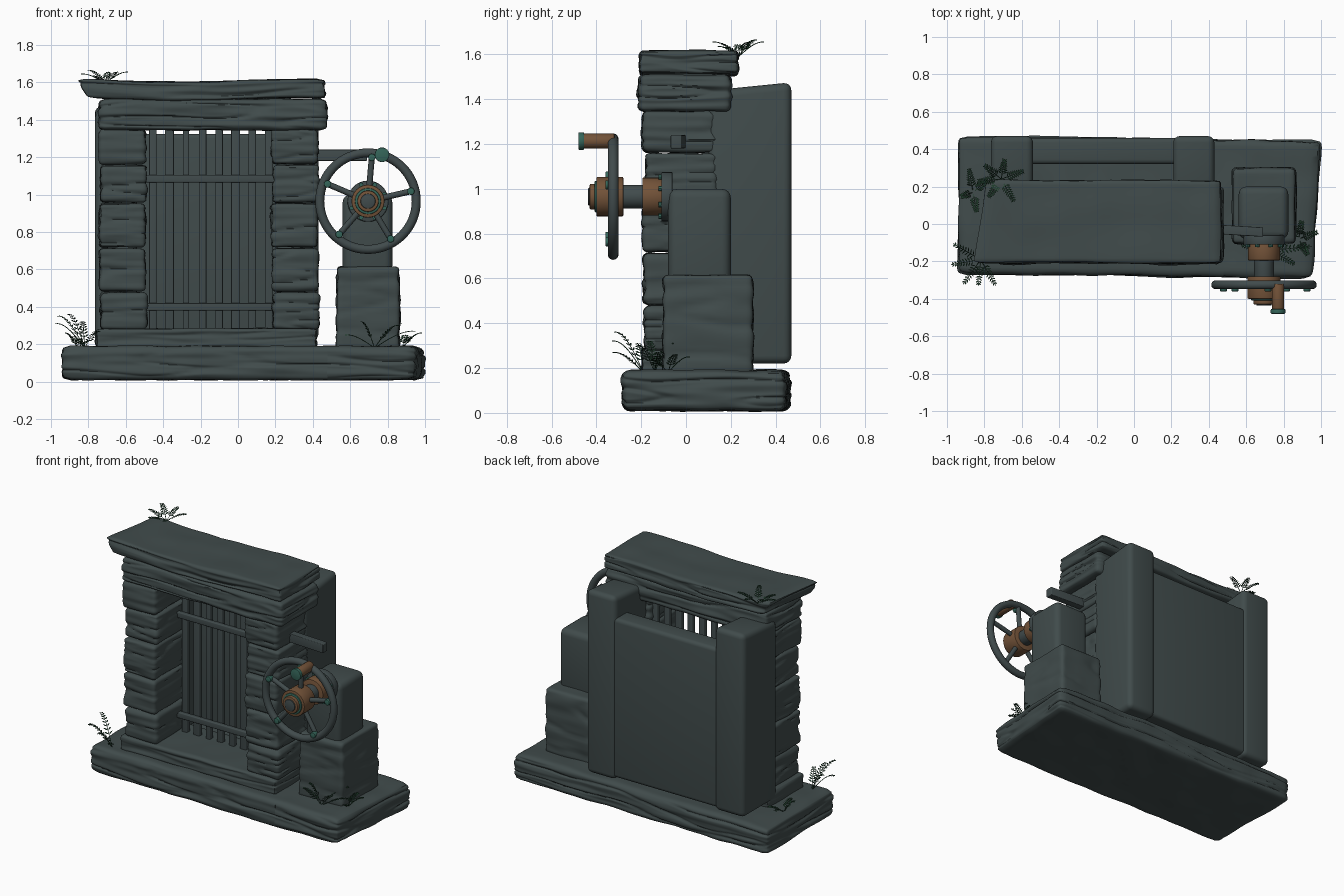
import bpy, bmesh, math, random
from mathutils import Vector, Matrix, noise

random.seed(4)
if "Cube" in bpy.data.objects:
    bpy.data.objects.remove(bpy.data.objects["Cube"])


def material(name, r, g, b):
    m = bpy.data.materials.new(name)
    m.use_nodes = True
    m.diffuse_color = (r, g, b, 1)
    m.node_tree.nodes["Principled BSDF"].inputs["Base Color"].default_value = (r, g, b, 1)
    return m


STONE = material("dark slate stone", 0.052, 0.071, 0.071)
IRON = material("grey iron", 0.052, 0.070, 0.072)
COPPER = material("aged copper", 0.17, 0.085, 0.04)
TEAL = material("verdigris", 0.035, 0.13, 0.10)
LEAF = material("fern green", 0.014, 0.05, 0.025)


def finish(bm, name, mat, angle=40):
    mesh = bpy.data.meshes.new(name)
    bmesh.ops.recalc_face_normals(bm, faces=bm.faces)
    bm.to_mesh(mesh)
    bm.free()
    mesh.materials.append(mat)
    ob = bpy.data.objects.new(name, mesh)
    bpy.context.collection.objects.link(ob)
    bpy.ops.object.select_all(action="DESELECT")
    bpy.context.view_layer.objects.active = ob
    ob.select_set(True)
    if angle:
        bpy.ops.object.shade_smooth_by_angle(angle=math.radians(angle))
    return ob


def box_mesh(lo, hi):
    lo, hi = Vector(lo), Vector(hi)
    bm = bmesh.new()
    bmesh.ops.create_cube(bm, size=1)
    for v in bm.verts:
        v.co = (lo + hi) / 2 + v.co * (hi - lo)
    return bm


def box(name, lo, hi, bevel=0.01, mat=STONE, shape=None):
    """Rounded box, optionally reshaped by a function on its points."""
    bm = box_mesh(lo, hi)
    if shape:
        for v in bm.verts:
            shape(v.co)
    bmesh.ops.bevel(bm, geom=bm.edges[:], offset=bevel, segments=4, profile=0.5, affect="EDGES")
    return finish(bm, name, mat)


def stone(name, lo, hi, cuts=20, radius=0.025, rough=0.012, layers=30, shape=None):
    """Rounded block with layered, eroded sides and softly uneven flats."""
    bm = box_mesh(lo, hi)
    bmesh.ops.subdivide_edges(bm, edges=bm.edges[:], cuts=cuts, use_grid_fill=True)
    lo, hi = Vector(lo), Vector(hi)
    seed = Vector((random.random() * 50, random.random() * 50, 0))
    for v in bm.verts:
        core = Vector([min(max(c, a + radius), b - radius) for c, a, b in zip(v.co, lo, hi)])
        n = (v.co - core).normalized()
        p = core + n * radius
        side = 1 - abs(n.z)
        strata = noise.noise(Vector((p.x * 3, p.y * 3, p.z * layers)) + seed)
        groove = max(0, 0.16 - abs(noise.noise(Vector((p.x * 2, p.y * 2, p.z * layers / 2)) + seed))) * 5
        swell = noise.noise(p * 6 + seed)
        v.co = p + n * rough * (side * (strata * 0.7 - groove) + swell * 0.6)
        if shape:
            shape(v.co)
    return finish(bm, name, STONE, 50)


def rod(name, a, b, radius, mat=IRON, sides=24, bevel=0.0):
    a, b = Vector(a), Vector(b)
    bm = bmesh.new()
    bmesh.ops.create_cone(bm, cap_ends=True, segments=sides, radius1=radius, radius2=radius, depth=(b - a).length)
    if bevel:
        rims = [e for e in bm.edges if len(e.link_faces) == 2 and e.calc_face_angle() > 1]
        bmesh.ops.bevel(bm, geom=rims, offset=bevel, segments=2, profile=0.5, affect="EDGES")
    turn = (b - a).to_track_quat("Z", "Y").to_matrix().to_4x4()
    bm.transform(Matrix.Translation((a + b) / 2) @ turn)
    return finish(bm, name, mat)


# Stone base, sill, lintel and cap
def base_taper(p):
    if p.x > 0.5:
        p.x -= 0.05 * (0.46 - p.y) / 0.74
    p.y += 0.012 * (0.5 - p.x) - 0.008


def cap_skew(p):
    if p.x < -0.3:
        p.x += 0.07 * (p.y + 0.21) / 0.45 - 0.03 * (p.z - 1.55) / 0.05
    p.z += 0.008 * math.sin(p.x * 5)


stone("base_slab", (-0.94, -0.275, 0.01), (1.0, 0.46, 0.19), 40, 0.035, 0.013, 28, base_taper)
stone("door_sill", (-0.76, -0.2, 0.18), (0.42, 0.2, 0.285), 24, 0.02, 0.01)
stone("lintel", (-0.745, -0.21, 1.345), (0.475, 0.2, 1.51), 36, 0.03, 0.014)
stone("cap_slab", (-0.83, -0.21, 1.51), (0.465, 0.235, 1.61), 32, 0.02, 0.012, 34, cap_skew)

# Stacked stone blocks on both sides of the opening
levels = [0.275, 0.48, 0.715, 0.955, 1.16, 1.35]
for side, x in (("right", -0.74), ("left", 0.18)):
    for i, (z0, z1) in enumerate(zip(levels, levels[1:])):
        j = random.uniform(-0.008, 0.008)
        stone(f"{side}_pillar_block_{i + 1}", (x + j, -0.19 + j, z0 + 0.003), (x + 0.25 + j, 0.14, z1 - 0.003), 18, 0.024)


# Smooth rear columns and the panel between them
def slope_top(p):
    if p.z > 1:
        p.z += 0.1 * (p.y - 0.47)


for side, x0, x1 in (("right", -0.765, -0.54), ("left", 0.21, 0.43)):
    box(f"{side}_rear_column", (x0, 0.1, 0.22), (x1, 0.47, 1.475), 0.035, shape=slope_top)
box("rear_panel", (-0.57, 0.32, 0.235), (0.24, 0.46, 1.325), 0.025)

# Barred gate
for i in range(8):
    x = -0.455 + i * 0.0885
    w = random.choice((0.017, 0.02, 0.024))
    box(f"gate_bar_{i + 1}", (x - w, 0.07, 0.25), (x + w, 0.105, 1.36), 0.006, IRON)
for label, z in (("lower", 0.4), ("upper", 1.085)):
    box(f"gate_{label}_crossbar", (-0.5, 0.045, z - 0.02), (0.2, 0.075, z + 0.02), 0.006, IRON)


# Pedestal, wheel housing and the side arm
def arm_tilt(p):
    p.y -= 0.06 * (p.x - 0.55)


stone("pedestal", (0.525, -0.105, 0.17), (0.865, 0.3, 0.615), 24, 0.025, 0.01, 16)
box("wheel_housing", (0.56, -0.08, 0.58), (0.825, 0.2, 1.0), 0.04)
box("side_arm", (0.4, -0.06, 1.18), (0.69, -0.01, 1.24), 0.005, IRON, arm_tilt)

# Axle and hub, stacked along one axis
CX, CZ, WY = 0.695, 0.965, -0.325


def turned(name, y0, y1, radius, mat, bevel=0.005):
    return rod(name, (CX, y0, CZ), (CX, y1, CZ), radius, mat, 32, bevel)


turned("axle_mount", -0.11, -0.06, 0.11, IRON)
turned("axle_collar", -0.195, -0.1, 0.085, COPPER)
turned("axle", -0.3, -0.1, 0.053, IRON)
turned("hub", -0.4, -0.28, 0.088, COPPER)
turned("hub_ring", -0.408, -0.39, 0.07, TEAL)
turned("hub_cap", -0.43, -0.39, 0.057, COPPER)
turned("hub_nut", -0.437, -0.42, 0.04, IRON)


def on_wheel(angle, radius, y):
    return Vector((CX + radius * math.cos(angle), y, CZ + radius * math.sin(angle)))


for i in range(8):
    a = math.radians(22.5 + 45 * i)
    rod(f"mount_bolt_{i + 1}", on_wheel(a, 0.095, -0.122), on_wheel(a, 0.095, -0.1), 0.012, TEAL, 8)

# Wheel rim, spokes and studs
bpy.ops.mesh.primitive_torus_add(location=(CX, WY, CZ), rotation=(math.pi / 2, 0, 0), major_radius=0.258,
                                 minor_radius=0.024, major_segments=64, minor_segments=14)
rim = bpy.context.object
rim.name = "wheel_rim"
rim.data.materials.append(IRON)
bpy.ops.object.shade_smooth()
for i in range(5):
    a = math.radians(85 + 72 * i)
    rod(f"wheel_spoke_{i + 1}", on_wheel(a, 0.07, WY), on_wheel(a, 0.255, WY), 0.016, IRON, 12)
    rod(f"spoke_stud_{i + 1}", on_wheel(a, 0.235, -0.36), on_wheel(a, 0.235, WY), 0.02, TEAL, 10, 0.004)

# Crank handle
grip = Vector((0.77, 0, 1.213))
rod("handle_grip", grip + Vector((0, -0.46, 0)), grip + Vector((0, -0.32, 0)), 0.033, COPPER, 24, 0.003)
rod("handle_end", grip + Vector((0, -0.48, 0)), grip + Vector((0, -0.455, 0)), 0.039, TEAL, 24, 0.004)


# Ferns: arching stems with paired tapering leaflets
def fern(name, root, fronds):
    bm = bmesh.new()
    for azimuth, reach, rise in fronds:
        a = math.radians(azimuth)
        out = Vector((math.cos(a), math.sin(a), 0))
        across = Vector((-out.y, out.x, 0))

        def spot(t):
            return Vector(root) + out * reach * t + Vector((0, 0, rise * (1.6 * t - 0.6 * t ** 3)))

        for k in range(11):
            p, q = spot(k / 11), spot((k + 1) / 11)
            d = (q - p).normalized()
            up = d.cross(across)
            for w in (across, up):
                bm.faces.new([bm.verts.new(c) for c in (p - w * 0.002, p + w * 0.002, q + w * 0.002, q - w * 0.002)])
            if k < 3:
                continue
            size = 0.034 * (1 - 0.06 * k)
            for s in (-1, 1):
                tip = p + across * s * size + d * size * 0.6
                mid = (p + tip) / 2
                bm.faces.new([bm.verts.new(c) for c in (p, mid + d * 0.006, tip, mid - d * 0.006)])
    finish(bm, name, LEAF, None)


fern("top_fern", (-0.71, 0.24, 1.595), [(20, 0.13, 0.06), (80, 0.11, 0.06), (140, 0.12, 0.07), (185, 0.13, 0.05),
                                        (235, 0.12, 0.04), (300, 0.14, 0.06)])
fern("front_fern", (-0.82, -0.19, 0.18), [(150, 0.17, 0.17), (190, 0.16, 0.13), (235, 0.16, 0.18),
                                          (265, 0.14, 0.14), (300, 0.16, 0.09)])
fern("side_fern", (-0.86, 0.17, 0.18), [(100, 0.13, 0.06), (40, 0.1, 0.04), (200, 0.07, 0.08), (280, 0.11, 0.05)])
fern("pedestal_fern", (0.73, -0.14, 0.18), [(5, 0.22, 0.09), (30, 0.17, 0.13), (170, 0.16, 0.07),
                                            (200, 0.08, 0.14), (330, 0.15, 0.12)])
fern("corner_fern", (0.88, -0.08, 0.18), [(20, 0.11, 0.08), (80, 0.1, 0.07), (300, 0.1, 0.06)])
